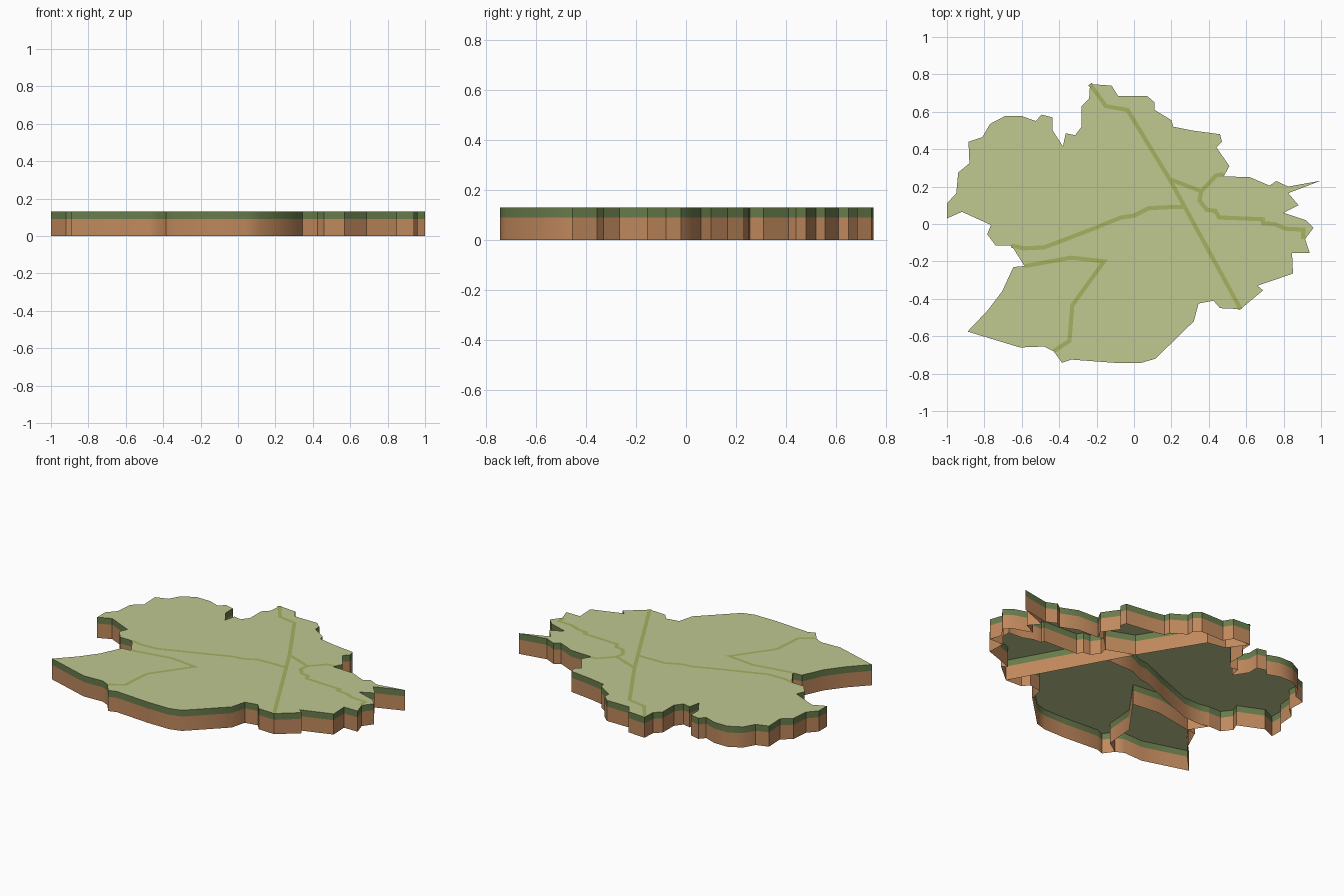
import bpy
from mathutils import Vector

if "Cube" in bpy.data.objects:
    bpy.data.objects.remove(bpy.data.objects["Cube"])

TOP, BAND, ROAD_W = 0.13, 0.09, 0.022

# Outer border, clockwise from the west tip
OUTLINE = [
    (-1, .03), (-1, .11), (-.95, .165), (-.94, .275), (-.88, .325), (-.885, .44),
    (-.81, .465), (-.77, .535), (-.69, .577), (-.6, .577), (-.525, .55), (-.495, .585),
    (-.435, .57), (-.435, .5), (-.38, .415), (-.365, .485), (-.315, .475), (-.28, .52),
    (-.28, .63), (-.24, .67), (-.235, .748), (-.12, .74), (-.085, .685), (.07, .685),
    (.11, .65), (.11, .61), (.2, .555), (.21, .52), (.31, .5), (.46, .48),
    (.47, .44), (.44, .41), (.51, .31), (.48, .255), (.62, .25), (.725, .205),
    (.76, .23), (.825, .2), (1, .232), (.825, .165), (.88, .1), (.80, .06),
    (.92, .02), (.96, -.02), (.915, -.08), (.94, -.155), (.845, -.155), (.85, -.265),
    (.66, -.33), (.69, -.355), (.57, -.455), (.46, -.45), (.425, -.41), (.345, -.425),
    (.32, -.52), (.115, -.72), (.04, -.742), (-.105, -.742), (-.335, -.725), (-.385, -.742),
    (-.43, -.68), (-.48, -.655), (-.61, -.66), (-.775, -.61), (-.89, -.575), (-.785, -.465),
    (-.705, -.36), (-.645, -.23), (-.585, -.225), (-.655, -.115), (-.74, -.115),
    (-.785, -.055), (-.765, -.005), (-.92, .065)]

# Inner dividing lines
LINES = {
    "main": [(-.235, .748), (-.15, .63), (-.035, .61), (.19, .24), (.57, -.455)],
    "link": [(.19, .24), (.36, .175)],
    "east": [(.48, .265), (.44, .26), (.36, .175), (.35, .125), (.39, .075), (.435, .07),
             (.455, .035), (.69, .025), (.69, .003), (.75, 0), (.81, -.025),
             (.905, -.03), (.905, -.08)],
    "west": [(-.655, -.115), (-.59, -.13), (-.48, -.125), (-.23, -.03), (-.07, .035),
             (0, .045), (.08, .085), (.19, .09), (.27, .09)],
    "southwest": [(-.585, -.225), (-.335, -.18), (-.16, -.2), (-.33, -.435),
                  (-.345, -.625), (-.43, -.68)],
}


def material(name, color):
    m = bpy.data.materials.new(name)
    m.diffuse_color = (*color, 1)
    m.use_nodes = True
    m.node_tree.nodes["Principled BSDF"].inputs["Base Color"].default_value = m.diffuse_color
    return m


PALE = material("pale_green", (.53, .58, .28))
GREEN = material("dark_green", (.14, .2, .07))
BROWN = material("earth_brown", (.53, .25, .11))
OLIVE = material("line_olive", (.38, .44, .12))


def add(name, verts, faces, mats, smooth=False):
    me = bpy.data.meshes.new(name)
    me.from_pydata(verts, [], faces)
    for m in mats:
        me.materials.append(m)
    ob = bpy.data.objects.new(name, me)
    bpy.context.collection.objects.link(ob)
    if smooth:
        bpy.ops.object.select_all(action='DESELECT')
        ob.select_set(True)
        bpy.context.view_layer.objects.active = ob
        bpy.ops.object.shade_smooth_by_angle(angle=.6)
    return ob


def wall(name, path, closed=False):
    """Sheet wall along a path: brown below, green band above."""
    n = len(path)
    verts = [(x, y, z) for z in (0, BAND, TOP) for x, y in path]
    faces, mats = [], []
    for level in range(2):
        for i in range(n if closed else n - 1):
            a, b, j = level * n, (level + 1) * n, (i + 1) % n
            faces.append((a + j, a + i, b + i, b + j))
            mats.append(level)
    ob = add(name, verts, faces, [BROWN, GREEN])
    ob.data.polygons.foreach_set("material_index", mats)
    bpy.ops.object.select_all(action='DESELECT')
    ob.select_set(True)
    bpy.context.view_layer.objects.active = ob
    bpy.ops.object.shade_smooth_by_angle(angle=.6)


def strip(name, path):
    """Flat mitred ribbon lying on the plateau."""
    p = [Vector(c) for c in path]
    verts = []
    for i, c in enumerate(p):
        d0 = (c - p[max(i - 1, 0)] if i else p[1] - c).normalized()
        d1 = (p[i + 1] - c if i < len(p) - 1 else d0).normalized()
        side = Vector((-d0.y - d1.y, d0.x + d1.x)).normalized()
        half = ROAD_W / 2 / max(side.dot(Vector((-d0.y, d0.x))), .5)
        for s in (1, -1):
            q = c + side * half * s
            verts.append((q.x, q.y, TOP + .001))
    add(name, verts, [(2 * i, 2 * i + 1, 2 * i + 3, 2 * i + 2) for i in range(len(p) - 1)],
        [OLIVE])


# Plateau surface, open underneath
add("plateau", [(x, y, TOP) for x, y in reversed(OUTLINE)], [tuple(range(len(OUTLINE)))], [PALE])

# Outer skirt
wall("outer_wall", OUTLINE, closed=True)

# Dividing walls with their ribbons on top
for key, path in LINES.items():
    wall(key + "_inner_wall", path)
    strip(key + "_line", path)
